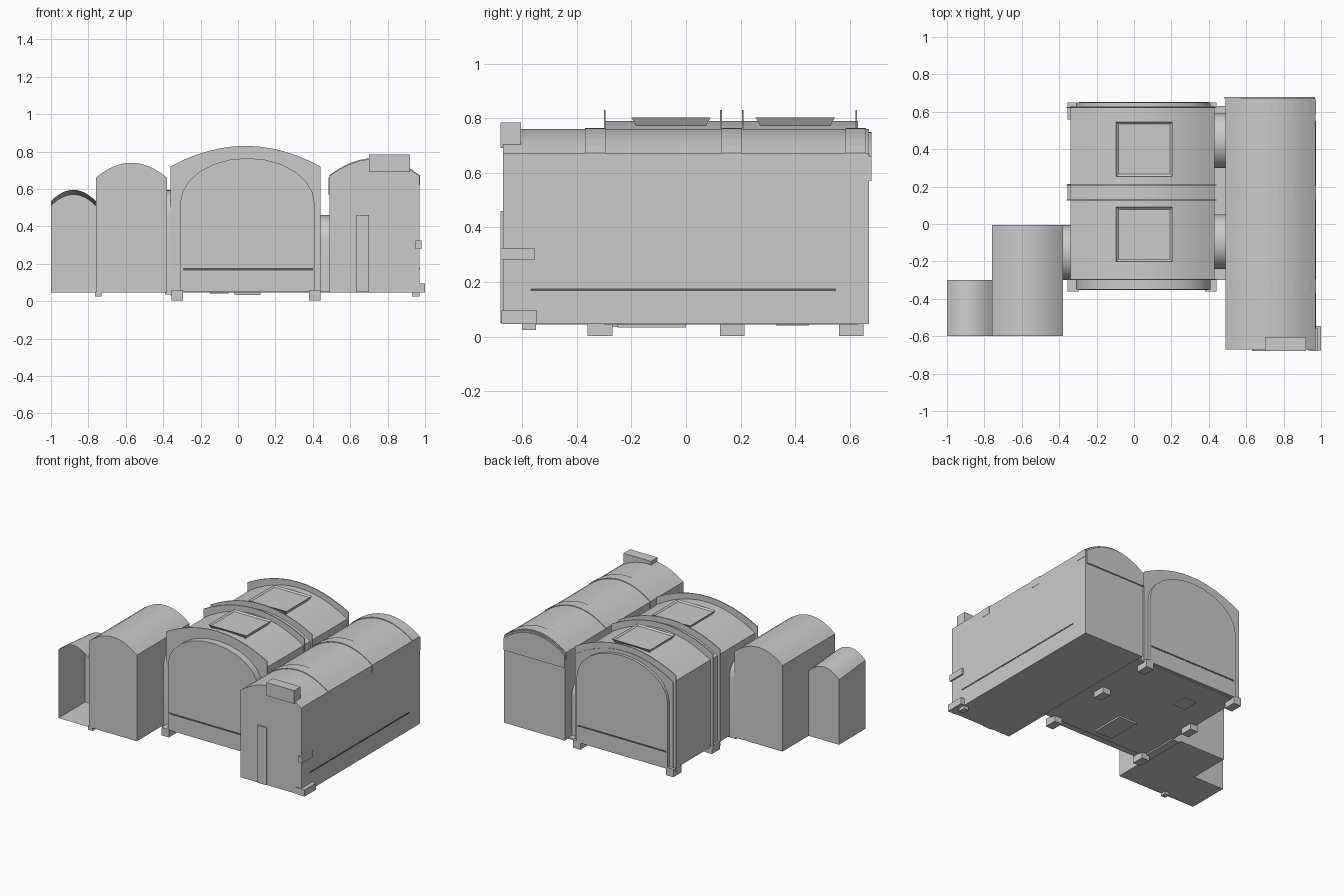
import bpy, bmesh, math

cube = bpy.data.objects.get("Cube")
if cube:
    bpy.data.objects.remove(cube, do_unlink=True)


def material(name, value):
    m = bpy.data.materials.new(name)
    m.use_nodes = True
    color = (value, value, value, 1)
    m.diffuse_color = color
    m.node_tree.nodes["Principled BSDF"].inputs["Base Color"].default_value = color
    return m


GREY = material("plain grey", 0.6)
DARK = material("dark groove grey", 0.1)


def finish(name, bm, mat=GREY, smooth=False):
    bmesh.ops.recalc_face_normals(bm, faces=bm.faces[:])
    mesh = bpy.data.meshes.new(name)
    bm.to_mesh(mesh)
    bm.free()
    mesh.materials.append(mat)
    ob = bpy.data.objects.new(name, mesh)
    bpy.context.collection.objects.link(ob)
    if smooth:
        bpy.ops.object.select_all(action="DESELECT")
        ob.select_set(True)
        bpy.context.view_layer.objects.active = ob
        bpy.ops.object.shade_smooth_by_angle(angle=math.radians(30))
    return ob


def box(name, x0, x1, y0, y1, z0, z1, mat=GREY):
    bm = bmesh.new()
    bmesh.ops.create_cube(bm, size=1)
    for v in bm.verts:
        v.co = (x1 if v.co.x > 0 else x0, y1 if v.co.y > 0 else y0, z1 if v.co.z > 0 else z0)
    return finish(name, bm, mat)


def profile(a0, a1, z0, eave, apex, rounded=False, n=12):
    """Wall and vault outline; a shallow bow or a full rounded arch."""
    pts = [(a0, z0)]
    for i in range(n + 1):
        u = -math.cos(math.pi * i / n) if rounded else 2 * i / n - 1
        h = math.sqrt(max(0, 1 - u * u)) if rounded else 1 - u * u
        pts.append(((a0 + a1) / 2 + u * (a1 - a0) / 2, eave + (apex - eave) * h))
    return pts + [(a1, z0)]


def loft(name, near, far, d0, d1, along="y", open_near=False):
    bm = bmesh.new()

    def ring(pts, d):
        return [bm.verts.new((a, d, z) if along == "y" else (d, a, z)) for a, z in pts]
    r0, r1 = ring(near, d0), ring(far, d1)
    for i in range(len(r0)):
        j = (i + 1) % len(r0)
        bm.faces.new((r0[i], r0[j], r1[j], r1[i]))
    if not open_near:
        bm.faces.new(r0)
    bm.faces.new(r1)
    return finish(name, bm, smooth=True)


def vault(name, a0, a1, d0, d1, z0, eave, apex, rounded=False, along="y"):
    p = profile(a0, a1, z0, eave, apex, rounded)
    return loft(name, p, p, d0, d1, along)


def arch_band(name, x0, x1, y0, y1, z0, eave, apex, depth):
    """Arch strip that follows walls and roof, hollow inside."""
    outer = profile(x0, x1, z0, eave, apex)
    inner = profile(x0 + depth, x1 - depth, z0, eave - depth, apex - depth)
    bm = bmesh.new()
    rings = [[bm.verts.new((x, y, z)) for x, z in p]
             for p, y in ((outer, y0), (outer, y1), (inner, y1), (inner, y0))]
    for k in range(4):
        a, b = rings[k], rings[(k + 1) % 4]
        for i in range(len(a) - 1):
            bm.faces.new((a[i], a[i + 1], b[i + 1], b[i]))
    for e in (0, -1):
        bm.faces.new([r[e] for r in rings])
    return finish(name, bm)


# Main hall with rounded end walls
vault("main_hall", -0.34, 0.43, -0.30, 0.63, 0.045, 0.67, 0.79)
vault("hall_end_walls", -0.31, 0.41, -0.35, 0.65, 0.05, 0.52, 0.765, True)
for i, y in enumerate((-0.30, 0.125, 0.205, 0.62)):
    arch_band(f"hall_fin_{i}", -0.36, 0.44, y, y + 0.006, 0.03, 0.72, 0.83, 0.06)
for y in (-0.315, 0.17, 0.605):
    for side, x in (("right", -0.325), ("left", 0.41)):
        box(f"hall_foot_{side}", x - 0.03, x + 0.03, y - 0.045, y + 0.045, 0.003, 0.06)
for end, y in (("front", -0.352), ("back", 0.648)):
    box(f"hall_{end}_groove", -0.295, 0.40, y, y + 0.004, 0.165, 0.176, DARK)


# Skylights flared upward with a recessed pane
def skylight(name, cx, cy):
    bm = bmesh.new()
    bmesh.ops.create_cube(bm, size=1)
    for v in bm.verts:
        top = v.co.z > 0
        s = 0.29 if top else 0.23
        v.co = (cx + v.co.x * (s + 0.01), cy + v.co.y * s, 0.802 if top else 0.75)
    top = [max(bm.faces, key=lambda f: f.calc_center_median().z)]
    bmesh.ops.inset_region(bm, faces=top, thickness=0.016)
    bmesh.ops.translate(bm, verts=top[0].verts[:], vec=(0, 0, -0.01))
    finish(name, bm)


skylight("skylight_front", 0.055, -0.055)
skylight("skylight_back", 0.055, 0.40)

# Long side hall
vault("long_hall", 0.49, 0.97, -0.67, 0.67, 0.047, 0.67, 0.76)
vault("long_hall_back_lid", 0.485, 0.968, 0.668, 0.68, 0.57, 0.66, 0.75)
for i, y in enumerate((-0.37, 0.13, 0.585)):
    arch_band(f"long_roof_rib_{i}", 0.488, 0.972, y, y + 0.075, 0.62, 0.673, 0.765, 0.02)
box("long_hall_groove", 0.968, 0.972, -0.57, 0.55, 0.168, 0.177, DARK)
box("roof_vent", 0.70, 0.92, -0.68, -0.605, 0.69, 0.785)
box("front_lip", 0.95, 0.982, -0.68, -0.555, 0.28, 0.325)
box("corner_kerb", 0.93, 1.0, -0.675, -0.545, 0.047, 0.095)
box("front_sill", 0.63, 0.70, -0.68, -0.66, 0.05, 0.46)
box("front_foot", 0.93, 0.97, -0.60, -0.55, 0.025, 0.05)

# Passages between the halls
for name, y0, y1 in (("front", -0.24, 0.05), ("back", 0.30, 0.59)):
    vault(f"{name}_passage", y0, y1, 0.42, 0.50, 0.047, 0.33, 0.46, True, "x")
vault("right_passage", -0.30, -0.005, -0.39, -0.33, 0.035, 0.46, 0.595, True, "x")
box("gap_floor", 0.42, 0.50, -0.30, 0.63, 0.045, 0.055)

# Shallow floor plates
box("floor_hatch", -0.02, 0.12, -0.25, 0.0, 0.033, 0.05)
box("floor_panel", -0.15, -0.05, 0.33, 0.45, 0.04, 0.05)

# Small right hall and its open-fronted porch
vault("right_hall", -0.76, -0.38, -0.60, -0.005, 0.045, 0.66, 0.74)
loft("porch", profile(-1, -0.76, 0.045, 0.535, 0.595), profile(-1, -0.76, 0.045, 0.51, 0.57),
     -0.60, -0.30, open_near=True)
box("porch_foot", -0.765, -0.73, -0.60, -0.56, 0.025, 0.05)
